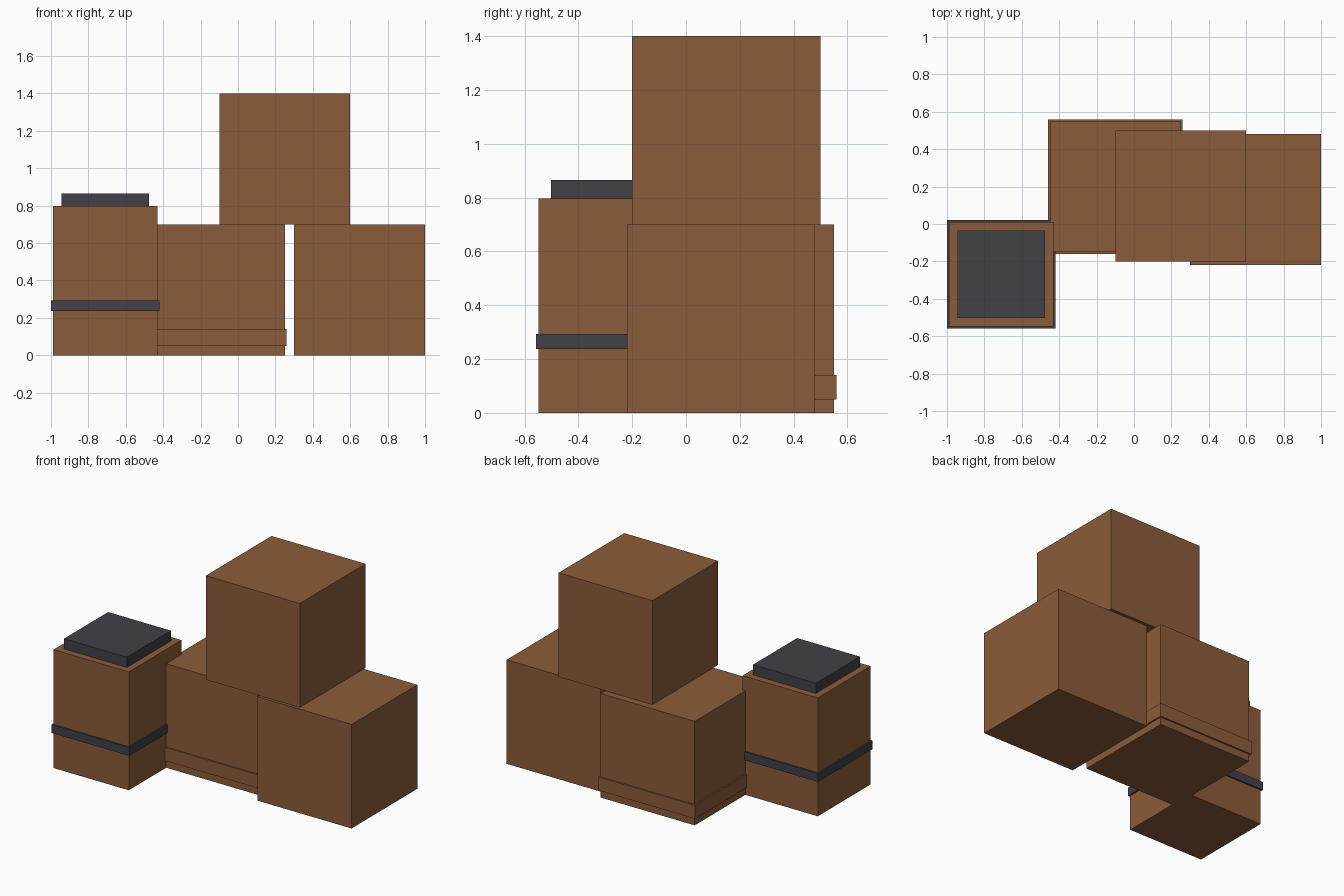
import bpy
from mathutils import Vector

default = bpy.data.objects.get("Cube")
if default:
    bpy.data.objects.remove(default, do_unlink=True)


def flat_material(name, rgb):
    mat = bpy.data.materials.new(name)
    mat.use_nodes = True
    mat.diffuse_color = (*rgb, 1)
    shader = next(n for n in mat.node_tree.nodes if n.type == "BSDF_PRINCIPLED")
    shader.inputs["Base Color"].default_value = (*rgb, 1)
    return mat


wood = flat_material("brown wood", (0.26, 0.107, 0.042))
metal = flat_material("dark metal", (0.054, 0.053, 0.061))


def box(name, center, width, bottom, top, mat):
    """Square-based box standing between two heights."""
    x, y = center
    bpy.ops.mesh.primitive_cube_add(size=1, location=(x, y, (bottom + top) / 2))
    obj = bpy.context.object
    obj.name = name
    size = Vector((width, width, top - bottom))
    for vert in obj.data.vertices:
        vert.co *= size
    obj.data.materials.append(mat)


# Stacked crates
CRATE = 0.7
box("right_crate", (0.65, 0.13), CRATE, 0, CRATE, wood)
box("middle_crate", (-0.1, 0.2), CRATE, 0, CRATE, wood)
box("top_crate", (0.25, 0.15), CRATE, CRATE, 2 * CRATE, wood)

# Wooden band around the middle crate
box("crate_band", (-0.1, 0.2), 0.72, 0.05, 0.14, wood)

# Square barrel with hoop and lid
BARREL = (-0.71, -0.268)
box("barrel_body", BARREL, 0.56, 0, 0.797, wood)
box("barrel_hoop", BARREL, 0.58, 0.238, 0.294, metal)
box("barrel_lid", BARREL, 0.468, 0.797, 0.866, metal)
